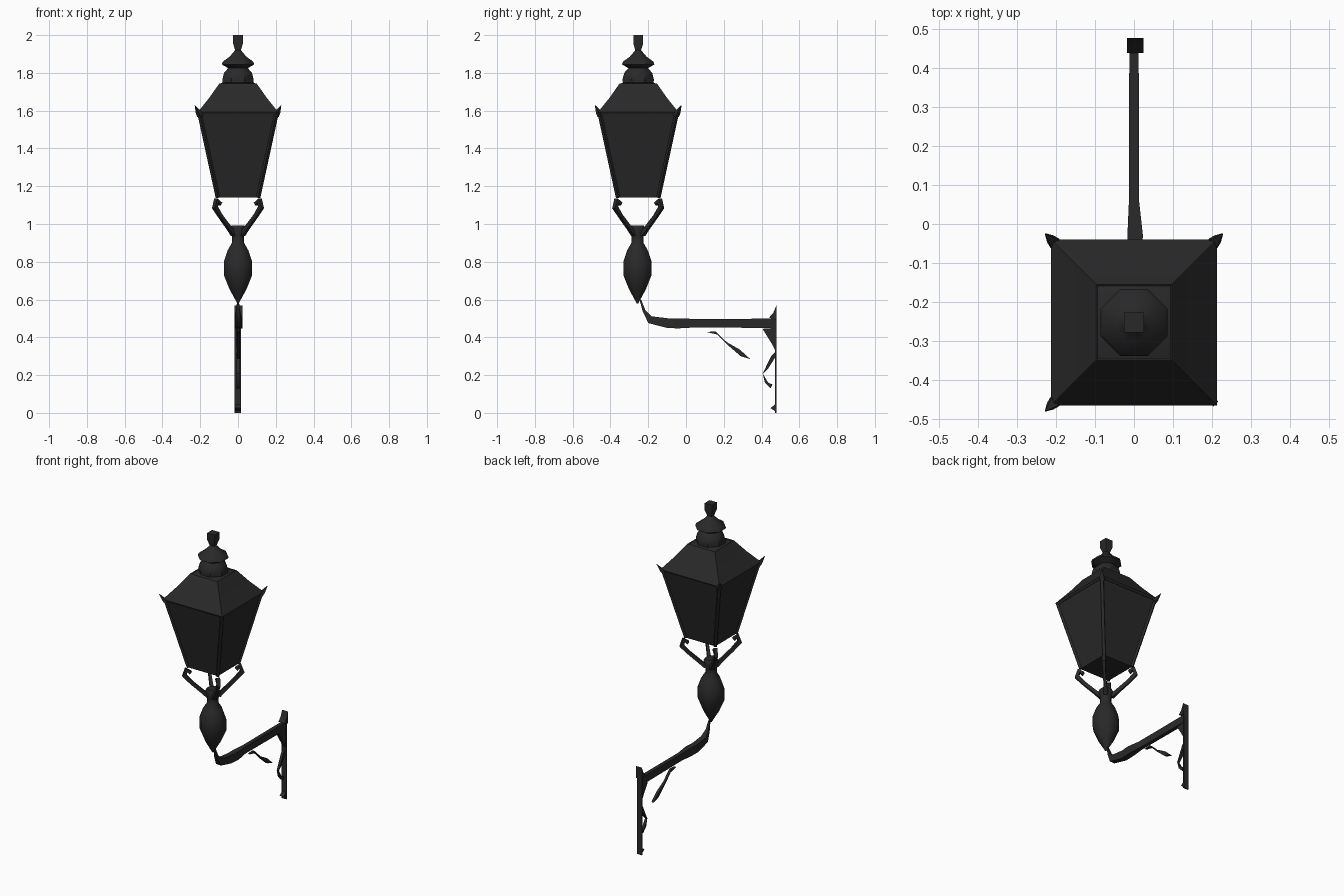
import bpy, bmesh, math
from mathutils import Vector

iron = bpy.data.materials.new("black iron")
iron.diffuse_color = (0.022, 0.022, 0.023, 1)
CY = -0.253  # lantern axis


def finish(name, bm, angle=50):
    bmesh.ops.remove_doubles(bm, verts=bm.verts, dist=0.0001)
    bmesh.ops.recalc_face_normals(bm, faces=bm.faces)
    me = bpy.data.meshes.new(name)
    bm.to_mesh(me)
    bm.free()
    me.materials.append(iron)
    ob = bpy.data.objects.new(name, me)
    bpy.context.collection.objects.link(ob)
    bpy.ops.object.select_all(action='DESELECT')
    ob.select_set(True)
    bpy.context.view_layer.objects.active = ob
    bpy.ops.object.shade_smooth_by_angle(angle=math.radians(angle))
    return ob


def loft(name, rings, angle=50):
    """Skin a list of equal rings and cap both ends."""
    bm = bmesh.new()
    vs = [[bm.verts.new(p) for p in r] for r in rings]
    n = len(rings[0])
    for a, b in zip(vs, vs[1:]):
        for i in range(n):
            bm.faces.new((a[i], a[(i + 1) % n], b[(i + 1) % n], b[i]))
    bm.faces.new(vs[0])
    bm.faces.new(vs[-1])
    return finish(name, bm, angle)


def stack(name, profile, n, angle=50, cx=0.0, cy=CY):
    """Upright n-sided lathe; radius is the half width across flats."""
    k = 1 / math.cos(math.pi / n)
    rings = [[(cx + r * k * math.cos(math.tau * (i + .5) / n),
               cy + r * k * math.sin(math.tau * (i + .5) / n), z)
              for i in range(n)] for r, z in profile]
    return loft(name, rings, angle)


def rod(name, path, side):
    """Four-sided bar: path of (point, half width along side, half depth)."""
    pts = [Vector(p[0]) for p in path]
    s = Vector(side).normalized()
    rings = []
    for i, (p, w, d) in enumerate(path):
        t = pts[min(i + 1, len(pts) - 1)] - pts[max(i - 1, 0)]
        u = t.cross(s).normalized()
        c = pts[i]
        rings.append([c + s * w + u * d, c - s * w + u * d,
                      c - s * w - u * d, c + s * w - u * d])
    return loft(name, rings)


def plate(name, outline, x0, x1):
    """Flat shape in the y-z plane with thickness in x."""
    return loft(name, [[(x0, y, z) for y, z in outline],
                       [(x1, y, z) for y, z in outline]])


# lantern body and roof
stack("lantern_body", [(0.108, 1.14), (0.205, 1.585)], 4)
stack("roof", [(0.207, 1.58), (0.213, 1.592), (0.152, 1.668),
               (0.098, 1.745), (0.082, 1.735)], 4, 30)

# square collar at the roof top and octagonal chimney cap
stack("roof_collar", [(0.098, 1.725), (0.098, 1.74), (0.080, 1.75)], 4)
stack("chimney", [(0.080, 1.735), (0.083, 1.765), (0.074, 1.80), (0.052, 1.825),
                  (0.086, 1.845), (0.080, 1.86), (0.045, 1.885),
                  (0.022, 1.912), (0.012, 1.925)], 8, 40)
stack("finial", [(0.012, 1.91), (0.026, 1.955), (0.026, 2.0)], 4, 30)

# corner bars, roof corner spikes and supporting prongs
for sx in (-1, 1):
    for sy in (-1, 1):
        tag = f"{'left' if sx < 0 else 'right'}_{'front' if sy < 0 else 'back'}"
        side = (sx, -sy, 0)

        def at(r, z):
            return (sx * r, CY + sy * r, z)
        rod("corner_bar_" + tag, [(at(0.107, 1.14), .009, .007),
                                  (at(0.205, 1.59), .009, .007)], side)
        if not (sx > 0 and sy < 0):
            rod("spike_" + tag, [(at(0.198, 1.575), .016, .012),
                                 (at(0.210, 1.592), .012, .009),
                                 (at(0.228, 1.628), .001, .001)], side)
        rod("prong_" + tag, [(at(0.022, 0.945), .014, .012),
                             (at(0.048, 0.980), .010, .011),
                             (at(0.092, 1.040), .008, .011),
                             (at(0.122, 1.088), .010, .013),
                             (at(0.114, 1.125), .012, .012),
                             (at(0.096, 1.105), .012, .010)], side)

# urn under the lantern
stack("urn", [(0.004, 0.58), (0.045, 0.655), (0.075, 0.73), (0.075, 0.80),
              (0.055, 0.86), (0.032, 0.90), (0.032, 0.935), (0.042, 0.975),
              (0.034, 0.992)], 8, 60, cy=-0.257)

# wall arm with upturned end
rod("arm", [((0, -0.242, 0.60), .004, .004), ((0, -0.222, 0.54), .010, .008),
            ((0, -0.190, 0.493), .018, .020), ((0, -0.090, 0.474), .018, .026),
            ((.003, -0.030, 0.474), .020, .026), ((0, 0.06, 0.475), .013, .022),
            ((0, 0.475, 0.474), .012, .025)], (1, 0, 0))

# wall plate with pointed top and small foot
plate("wall_plate", [(0.470, 0.0), (0.478, 0.0), (0.478, 0.52), (0.470, 0.52)],
      -0.018, 0.017)
plate("plate_top", [(0.440, 0.505), (0.478, 0.490), (0.478, 0.568), (0.462, 0.53)],
      -0.018, 0.025)
plate("plate_foot", [(0.447, 0.025), (0.472, 0.010), (0.472, 0.045)], -0.015, 0.015)

# scroll fragments under the arm
plate("scroll_outer", [(0.108, 0.428), (0.155, 0.432), (0.215, 0.375),
                       (0.285, 0.335), (0.340, 0.285), (0.290, 0.300),
                       (0.220, 0.360), (0.165, 0.415)], -0.006, 0.010)
plate("scroll_corner", [(0.405, 0.445), (0.475, 0.450), (0.475, 0.325),
                        (0.455, 0.365)], -0.010, 0.010)
plate("scroll_upper", [(0.474, 0.325), (0.450, 0.300), (0.405, 0.205),
                       (0.435, 0.235), (0.470, 0.290)], -0.007, 0.009)
plate("scroll_lower", [(0.405, 0.210), (0.418, 0.160), (0.448, 0.130),
                       (0.458, 0.150), (0.435, 0.160)], -0.007, 0.009)
